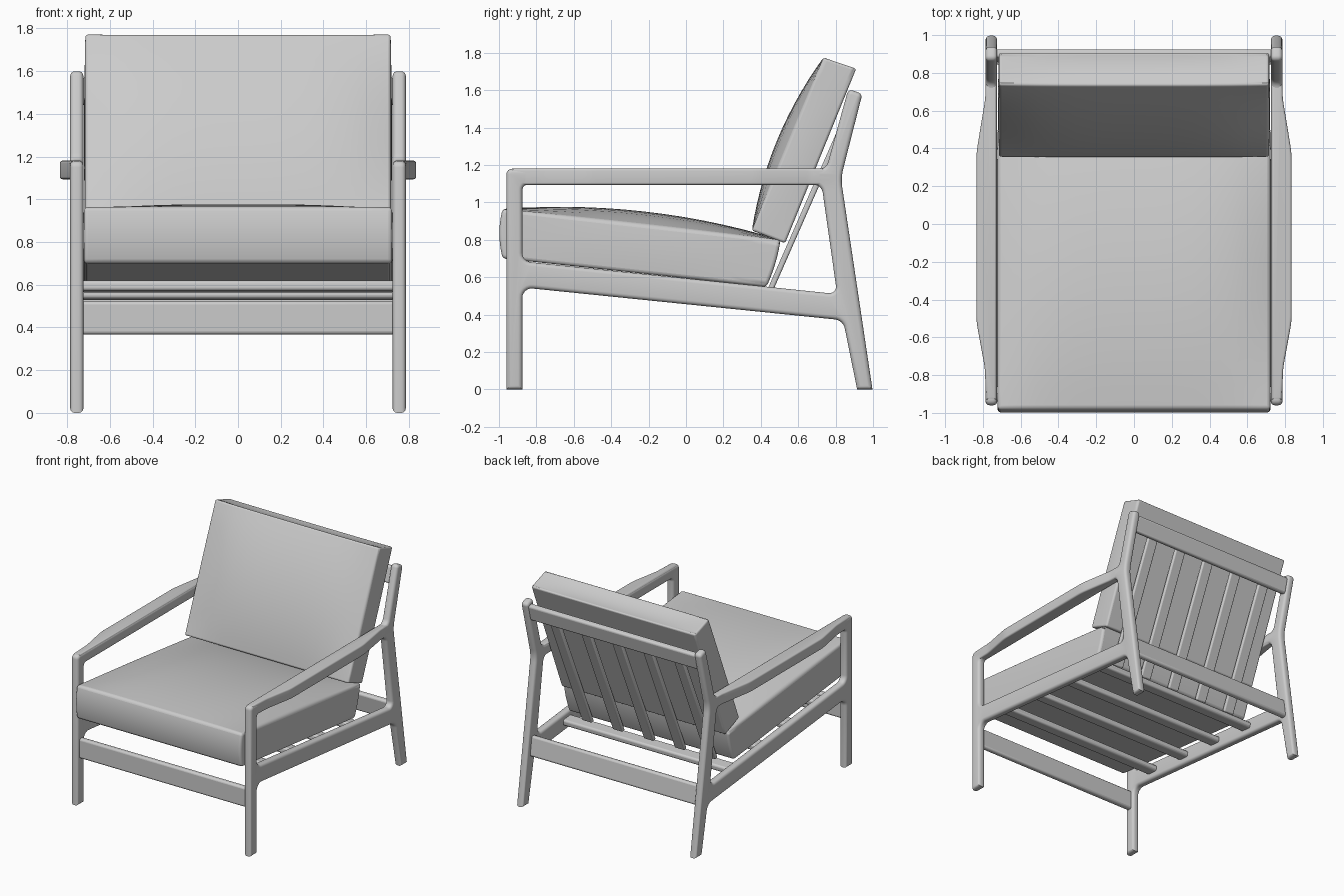
import bpy, bmesh, math
from mathutils import Vector, Matrix

if "Cube" in bpy.data.objects:
    bpy.data.objects.remove(bpy.data.objects["Cube"])


def fillet(points, steps=6):
    """Round each (a, b, radius) corner of a closed polygon."""
    out = []
    n = len(points)
    for i, (a, b, r) in enumerate(points):
        p = Vector((a, b))
        if r == 0:
            out.append(p)
            continue
        d0 = (Vector(points[i - 1][:2]) - p).normalized()
        d1 = (Vector(points[(i + 1) % n][:2]) - p).normalized()
        half = d0.angle(d1) / 2
        t = r / math.tan(half)
        s, e = p + d0 * t, p + d1 * t
        c = p + (d0 + d1).normalized() * (r / math.sin(half))
        v0, v1 = s - c, e - c
        ang = v0.angle_signed(v1)
        for k in range(steps + 1):
            out.append(c + Matrix.Rotation(-ang * k / steps, 2) @ v0)
    return out


def finish(ob, angle=40):
    bpy.ops.object.select_all(action='DESELECT')
    ob.select_set(True)
    bpy.context.view_layer.objects.active = ob
    bpy.ops.object.shade_smooth_by_angle(angle=math.radians(angle))


def add_mesh(name, mesh):
    ob = bpy.data.objects.new(name, mesh)
    bpy.context.collection.objects.link(ob)
    return ob


def prism(name, loops, half, bevel, matrix):
    """Rounded plate from outlines (outer + holes), mirrored across x = 0."""
    cu = bpy.data.curves.new(name + "_outline", 'CURVE')
    cu.dimensions, cu.fill_mode = '2D', 'BOTH'
    cu.extrude, cu.bevel_depth, cu.offset = half - bevel, bevel, -bevel
    cu.bevel_resolution = 3
    for loop in loops:
        pts = fillet(loop)
        sp = cu.splines.new('POLY')
        sp.points.add(len(pts) - 1)
        for q, p in zip(sp.points, pts):
            q.co = (p.x, p.y, 0, 1)
        sp.use_cyclic_u = True
    tmp = add_mesh(name + "_tmp", cu)
    bpy.context.view_layer.update()
    me = bpy.data.meshes.new_from_object(
        tmp.evaluated_get(bpy.context.evaluated_depsgraph_get()))
    bpy.data.objects.remove(tmp)
    me.transform(matrix)
    bm = bmesh.new()
    bm.from_mesh(me)
    bmesh.ops.remove_doubles(bm, verts=bm.verts, dist=0.0003)
    bmesh.ops.recalc_face_normals(bm, faces=bm.faces)
    bm.to_mesh(me)
    bm.free()
    ob = add_mesh(name, me)
    ob.modifiers.new("mirror", 'MIRROR').use_mirror_merge = False
    finish(ob)
    return ob


def bar(name, center, size, tilt=0.0, bevel=0.015):
    """Rounded wooden bar, tilted about x."""
    bm = bmesh.new()
    bmesh.ops.create_cube(bm, size=1, matrix=Matrix.Diagonal((*size, 1)))
    me = bpy.data.meshes.new(name)
    bm.to_mesh(me)
    bm.free()
    ob = add_mesh(name, me)
    ob.location, ob.rotation_euler = center, (tilt, 0, 0)
    m = ob.modifiers.new("bevel", 'BEVEL')
    m.width, m.segments = bevel, 3
    finish(ob)
    return ob


def cushion(name, half_w, lo0, lo1, hi0, hi1, bulge_hi, bulge_lo, bulge_s0, bulge_s1):
    """Box spanning lo0-lo1 (underside) and hi0-hi1 (crowned side) in yz."""
    lo0, lo1, hi0, hi1 = map(Vector, (lo0, lo1, hi0, hi1))
    S = (lo1 + hi1 - lo0 - hi0).normalized()
    T = (hi0 + hi1 - lo0 - lo1).normalized()
    bm = bmesh.new()
    bmesh.ops.create_cube(bm, size=2)
    bmesh.ops.subdivide_edges(bm, edges=bm.edges, cuts=13, use_grid_fill=True)
    for v in bm.verts:
        u, s, t = v.co
        a, b = (s + 1) / 2, (t + 1) / 2
        p = lo0.lerp(lo1, a).lerp(hi0.lerp(hi1, a), b)
        flat = (1 - u ** 4) * (1 - s * s)
        p += T * flat * (bulge_hi * b - bulge_lo * (1 - b))
        p += S * (1 - u ** 4 if bulge_s1 < 0 else 1) * (1 - t * t) * (bulge_s1 * a - bulge_s0 * (1 - a))
        v.co = (u * half_w + 0.006 * u * (1 - s * s) * (1 - t * t), p.x, p.y)
    bmesh.ops.recalc_face_normals(bm, faces=bm.faces)
    me = bpy.data.meshes.new(name)
    bm.to_mesh(me)
    bm.free()
    ob = add_mesh(name, me)
    m = ob.modifiers.new("bevel", 'BEVEL')
    m.width, m.segments, m.limit_method = 0.035, 4, 'ANGLE'
    m.angle_limit = math.radians(45)
    finish(ob, 60)
    return ob


# Side frames: front leg, arm, lower rail and raked back leg in one plate
outer = [(-0.96, 0, 0), (-0.875, 0, 0), (-0.875, 0.545, 0.05), (0.84, 0.37, 0.06),
         (0.915, 0, 0), (0.997, 0, 0), (0.828, 1.13, 0.25), (0.943, 1.58, 0.025),
         (0.868, 1.607, 0.025), (0.75, 1.18, 0.05), (-0.96, 1.18, 0.03)]
window = [(-0.875, 1.095, 0.03), (0.725, 1.095, 0.05), (0.808, 0.51, 0.035), (-0.875, 0.685, 0.05)]
to_side = Matrix(((0, 0, 1, 0.755), (1, 0, 0, 0), (0, 1, 0, 0), (0, 0, 0, 1)))
prism("side_frame", [outer, window], 0.031, 0.022, to_side)

# Widened armrests
arm = [(0.728, -0.93, 0), (0.783, -0.93, 0), (0.79, -0.76, 0.4), (0.834, -0.52, 0.4),
       (0.834, 0.38, 0.5), (0.788, 0.66, 0.3), (0.785, 0.74, 0), (0.728, 0.74, 0)]
prism("armrest", [arm], 0.0435, 0.012, Matrix.Translation((0, 0, 1.1375)))

# Cross rails
bar("front_rail", (0, -0.918, 0.445), (1.47, 0.045, 0.155))
bar("back_rail", (0, 0.875, 0.445), (1.47, 0.045, 0.155), -0.0 + 0.15)
bar("top_rail", (0, 0.89, 1.505), (1.47, 0.045, 0.13), -0.25)

# Seat slats, following the slope of the lower rails
for i in range(4):
    y = -0.65 + 0.365 * i
    bar("seat_slat", (0, y, 0.592 - 0.1 * (y + 0.65)), (1.47, 0.1, 0.048), -0.1)

# Back slats, from rear seat slat up to the top rail
low, high = Vector((0, 0.45, 0.53)), Vector((0, 0.885, 1.52))
d = high - low
for i in range(5):
    bar("back_slat", (low + high) / 2 + Vector((0.27 * (i - 2), 0, 0)),
        (0.09, 0.03, d.length), -math.atan2(d.y, d.z), 0.01)

# Cushions
cushion("seat_cushion", 0.722, (-0.98, 0.70), (0.43, 0.548), (-0.98, 0.965), (0.505, 0.80),
        0.07, 0.0, 0.018, 0.01)
cushion("back_cushion", 0.715, (0.53, 0.782), (0.91, 1.715), (0.352, 0.85), (0.735, 1.775),
        0.06, 0.0, 0.0, -0.015)
